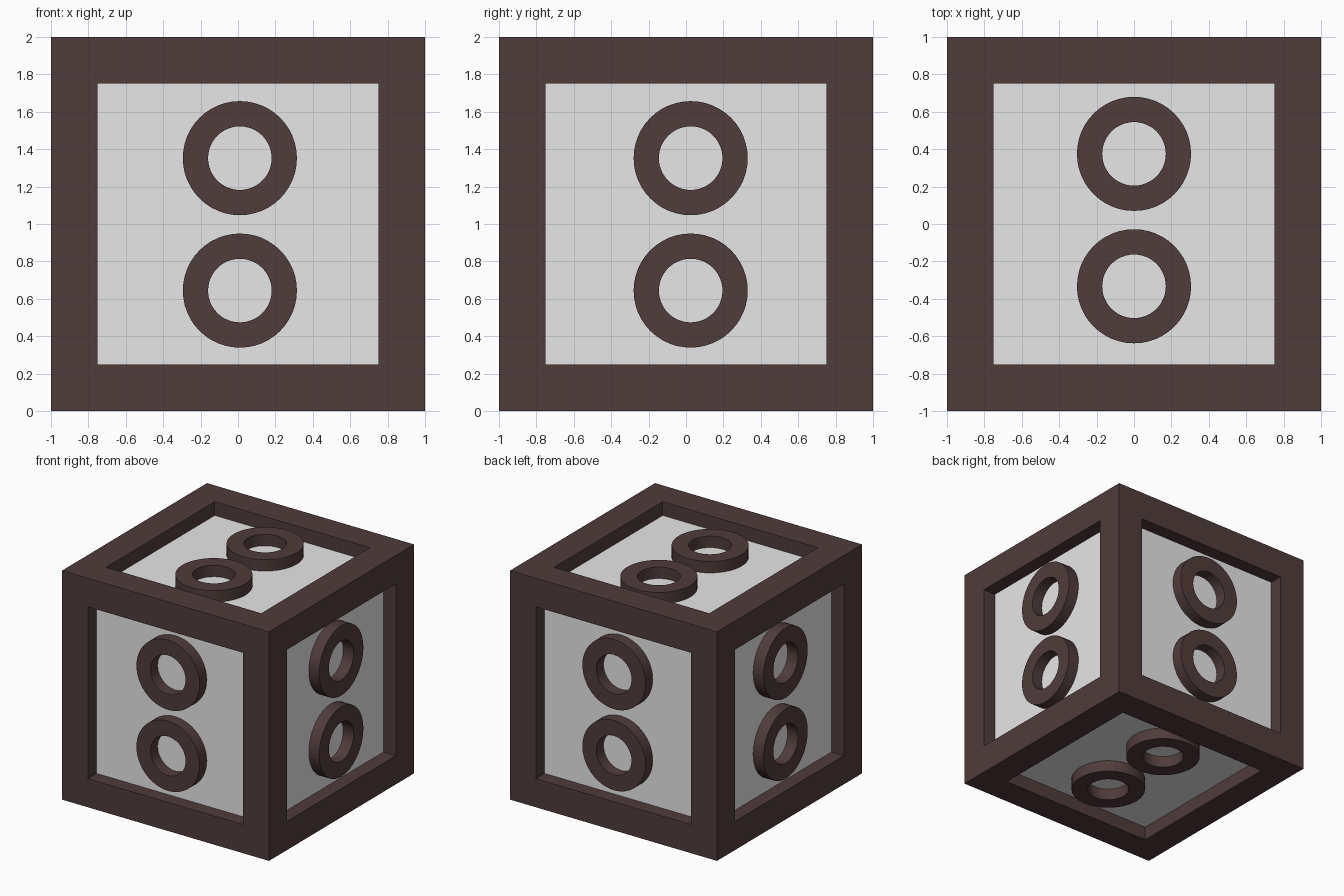
import bpy, bmesh, math
from mathutils import Matrix, Vector

if "Cube" in bpy.data.objects:
    bpy.data.objects.remove(bpy.data.objects["Cube"])


def material(name, rgb):
    m = bpy.data.materials.new(name)
    m.diffuse_color = (*rgb, 1)
    m.use_nodes = True
    m.node_tree.nodes["Principled BSDF"].inputs["Base Color"].default_value = m.diffuse_color
    return m


brown = material("dark brown", (0.08, 0.045, 0.044))
grey = material("light grey", (0.8, 0.8, 0.8))


def add_object(name, bm, mats):
    bmesh.ops.recalc_face_normals(bm, faces=bm.faces)
    me = bpy.data.meshes.new(name)
    bm.to_mesh(me)
    bm.free()
    for m in mats:
        me.materials.append(m)
    ob = bpy.data.objects.new(name, me)
    bpy.context.collection.objects.link(ob)
    return ob


BORDER, PANEL, RING_FACE = 0.25, 0.88, 0.98

# Cube frame with a recessed grey panel in each side
bm = bmesh.new()
bmesh.ops.create_cube(bm, size=2)
sides = list(bm.faces)
bmesh.ops.inset_individual(bm, faces=sides, thickness=BORDER,
                           use_even_offset=True)
for f in sides:
    n = f.normal.copy()
    floor = bmesh.ops.extrude_discrete_faces(bm, faces=[f])["faces"][0]
    bmesh.ops.translate(bm, verts=floor.verts, vec=-n * (1 - PANEL))
    floor.material_index = 1
bmesh.ops.translate(bm, verts=bm.verts, vec=(0, 0, 1))
add_object("cube_frame", bm, [brown, grey])


def ring(name, centre, axis, sides=48, outer=0.305, inner=0.17):
    """Flat washer from the panel outwards along axis."""
    bm = bmesh.new()
    profile = [(outer, PANEL - 0.005), (outer, RING_FACE),
               (inner, RING_FACE), (inner, PANEL - 0.005)]
    loops = []
    for i in range(sides):
        a = 2 * math.pi * i / sides
        loops.append([bm.verts.new((r * math.cos(a), r * math.sin(a), h))
                      for r, h in profile])
    for i in range(sides):
        p, q = loops[i], loops[(i + 1) % sides]
        for j in range(4):
            k = (j + 1) % 4
            bm.faces.new((p[j], q[j], q[k], p[k]))
    turn = Vector((0, 0, 1)).rotation_difference(axis).to_matrix().to_4x4()
    bmesh.ops.transform(bm, verts=bm.verts,
                        matrix=Matrix.Translation(centre) @ turn)
    add_object(name, bm, [brown])


# A pair of rings on every side; opposite sides share the same centres
for d in (-0.354, 0.354):
    tag = "upper" if d > 0 else "lower"
    for s, fb, rl, tb in ((-1, "front", "left", "bottom"),
                          (1, "back", "right", "top")):
        ring(f"{fb}_ring_{tag}", (0.01, 0, 0.998 + d), Vector((0, s, 0)))
        ring(f"{rl}_ring_{tag}", (0, 0.025, 0.998 + d), Vector((s, 0, 0)))
        ring(f"{tb}_ring_{tag}", (0, 0.021 + d, 1), Vector((0, 0, s)))
